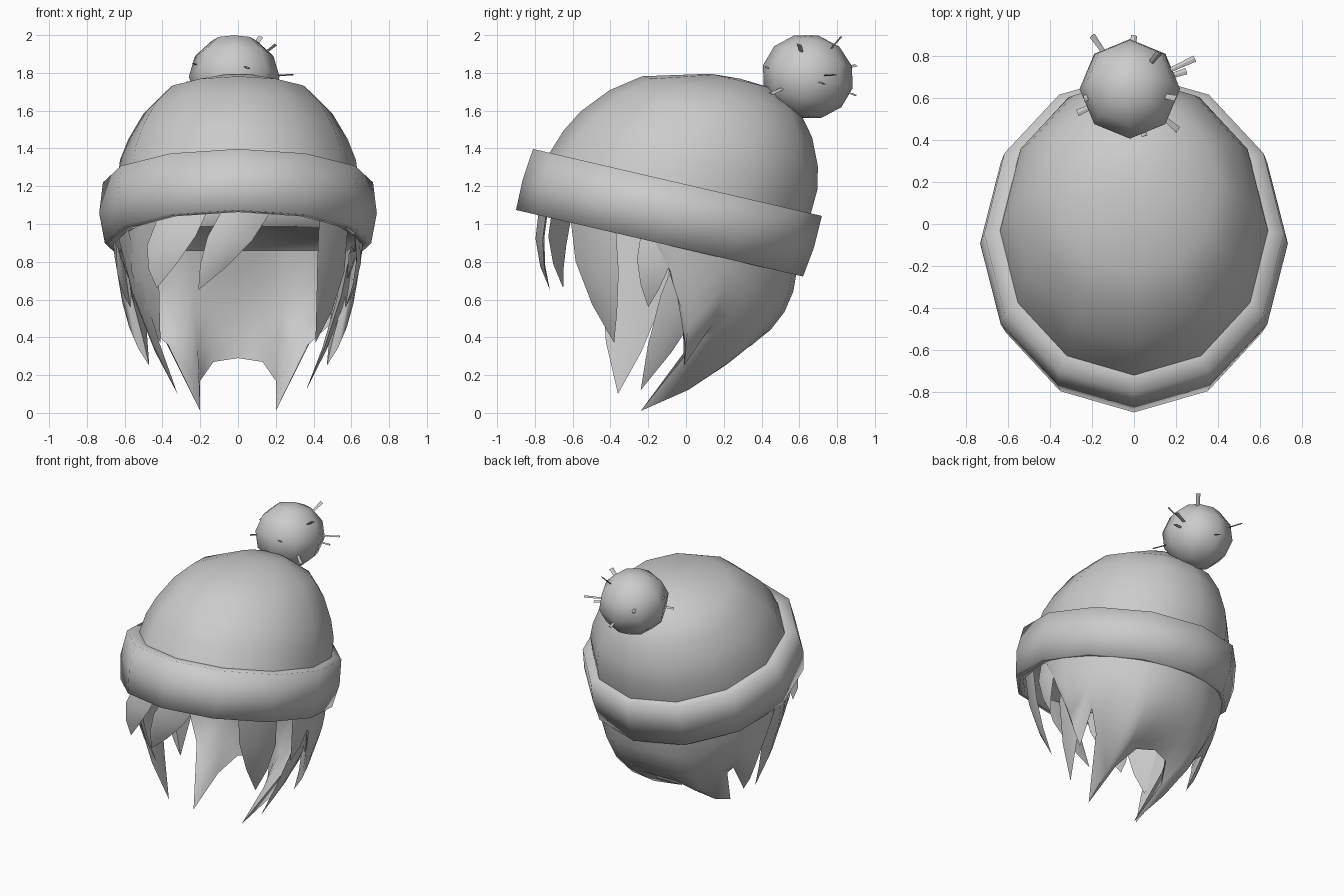
import bpy, bmesh, math
from mathutils import Vector, Matrix

cube = bpy.data.objects.get("Cube")
if cube:
    bpy.data.objects.remove(cube)

SIDES = 12
TILT = Matrix.Translation((0, -0.045, 1.22)) @ Matrix.Rotation(math.radians(-13.05), 4, 'X')

grey = bpy.data.materials.new("plain_grey")
grey.use_nodes = True
grey.diffuse_color = (0.6, 0.6, 0.6, 1)
grey.node_tree.nodes["Principled BSDF"].inputs["Base Color"].default_value = (0.6, 0.6, 0.6, 1)


def finish(name, bm, angle=60):
    bmesh.ops.recalc_face_normals(bm, faces=bm.faces)
    mesh = bpy.data.meshes.new(name)
    bm.to_mesh(mesh)
    bm.free()
    mesh.materials.append(grey)
    obj = bpy.data.objects.new(name, mesh)
    bpy.context.collection.objects.link(obj)
    bpy.ops.object.select_all(action='DESELECT')
    obj.select_set(True)
    bpy.context.view_layer.objects.active = obj
    bpy.ops.object.shade_smooth_by_angle(angle=math.radians(angle))


def bridge(bm, a, b, closed=True):
    n = len(a)
    for i in range(n if closed else n - 1):
        j = (i + 1) % n
        bm.faces.new((a[i], a[j], b[j], b[i]))


def cone_to(bm, ring, point):
    tip = bm.verts.new(point)
    for i in range(len(ring)):
        bm.faces.new((ring[i], ring[(i + 1) % len(ring)], tip))


def oval(x_radius, y_radius, shift, height, angle):
    return TILT @ Vector((x_radius * math.sin(angle), shift + y_radius * math.cos(angle), height))


def ring_stack(name, rings, end, angle):
    """Loft tilted ovals (x radius, y radius, y shift, height), ending in a point."""
    bm = bmesh.new()
    loops = [[bm.verts.new(oval(*r, math.tau * i / SIDES)) for i in range(SIDES)] for r in rings]
    for a, b in zip(loops, loops[1:]):
        bridge(bm, a, b)
    cone_to(bm, loops[-1], TILT @ Vector(end))
    finish(name, bm, angle)


def curve(a, b, c, t):
    return a * (1 - t) ** 2 + b * 2 * t * (1 - t) + c * t * t


# Hat crown, leaning towards the back
ring_stack("hat_crown", [
    (0.64, 0.71, 0.015, 0), (0.625, 0.69, 0.04, 0.13),
    (0.58, 0.645, 0.06, 0.25), (0.50, 0.55, 0.09, 0.395),
    (0.40, 0.43, 0.12, 0.505), (0.16, 0.16, 0.20, 0.6)], (0, 0.2, 0.61), 60)

# Folded brim with a closed underside
ring_stack("hat_brim", [
    (0.62, 0.69, 0.01, 0), (0.715, 0.785, 0, 0), (0.735, 0.792, -0.01, -0.17),
    (0.705, 0.78, -0.02, -0.335), (0.655, 0.73, -0.02, -0.335),
    (0.655, 0.73, -0.02, -0.29)], (0, 0, -0.28), 120)

# Back hair: columns curve from the brim to notches and tips, then back up inside
columns = [(0, (0, 0.22, 0.29)), (14, (0.13, 0.18, 0.27)), (24, (0.2, 0.05, 0.17)),
           (33, (0.2, -0.24, 0.01)), (47, (0.37, 0.04, 0.36)), (62, (0.49, 0.14, 0.47)),
           (78, (0.47, -0.01, 0.25)), (87, (0.57, -0.02, 0.56)), (94, (0.61, -0.04, 0.84))]
columns = [(-d, (-p[0], p[1], p[2])) for d, p in columns[:0:-1]] + columns
bm = bmesh.new()
strips = []
for degrees, end in columns:
    top = oval(0.665, 0.74, -0.02, -0.3, math.radians(degrees))
    end = Vector(end)
    bend = Vector((top.x * 0.97, top.y * 0.97, top.z + (end.z - top.z) * 0.68))
    inner_top = Vector((top.x * 0.97, min(top.y, 0.1), 0.86))
    inner_bend = Vector((bend.x * 0.85, min(bend.y * 0.8, 0.22), (end.z + inner_top.z) / 2))
    points = [curve(top, bend, end, k / 5) for k in range(6)]
    points += [curve(end, inner_bend, inner_top, k / 4) for k in range(1, 5)]
    strips.append([bm.verts.new(p) for p in points])
for a, b in zip(strips, strips[1:]):
    bridge(bm, a, b, closed=False)
finish("back_hair", bm)


# Pointed locks: lens-shaped sections tapering along a curve
def lock(name, left, right, tip, depth=0.035):
    left, right, tip = Vector(left), Vector(right), Vector(tip)
    base = (left + right) / 2
    half = (right - left) / 2
    out = Vector((base.x, base.y, 0)).normalized()
    bend = base.lerp(tip, 0.5) + out * 0.06
    bm = bmesh.new()
    loops = []
    for t, width in ((0, 1), (0.35, 0.95), (0.7, 0.55)):
        mid = curve(base, bend, tip, t)
        side, push = half * width, out * depth * width
        loops.append([bm.verts.new(p) for p in (mid - side, mid + push, mid + side, mid - push * 0.4)])
    for a, b in zip(loops, loops[1:]):
        bridge(bm, a, b)
    cone_to(bm, loops[-1], tip)
    bm.faces.new(loops[0])
    finish(name, bm)


lock("right_fringe_lock", (-0.43, -0.61, 1.02), (-0.16, -0.71, 1.07), (-0.43, -0.65, 0.66))
lock("middle_fringe_lock", (-0.08, -0.75, 1.08), (0.17, -0.74, 1.06), (-0.21, -0.72, 0.65))
for side, label in ((1, "left"), (-1, "right")):
    lock(label + "_temple_lock", (side * 0.43, -0.61, 1.02), (side * 0.58, -0.37, 0.96),
         (side * 0.41, -0.38, 0.37))
lock("left_ear_lock", (0.62, -0.24, 0.94), (0.63, -0.06, 0.9), (0.57, -0.2, 0.56), 0.02)
lock("left_long_lock", (0.6, -0.03, 0.88), (0.57, 0.2, 0.82), (0.36, -0.24, 0.12))
lock("right_long_lock", (-0.58, -0.4, 0.97), (-0.62, -0.06, 0.88), (-0.32, -0.36, 0.1))

# Pompom
centre = Vector((-0.02, 0.645, 1.78))
bm = bmesh.new()
bmesh.ops.create_uvsphere(bm, u_segments=8, v_segments=6, radius=1,
                          matrix=Matrix.Translation(centre) @ Matrix.Rotation(-0.25, 4, 'X')
                          @ Matrix.Diagonal((0.24, 0.245, 0.225, 1)))
finish("pompom", bm)

# Loose yarn ends sticking out of the pompom
bm = bmesh.new()
ends = [(0.29, 0.79, 1.79), (0.21, 0.45, 1.69), (-0.27, 0.53, 1.75), (-0.2, 0.9, 1.84),
        (0.12, 0.82, 1.99), (0.2, 0.6, 1.95), (0.25, 0.73, 1.74), (0, 0.9, 1.68),
        (0.05, 0.42, 1.83), (-0.24, 0.6, 1.85)]
for end in ends:
    end = Vector(end)
    root = centre.lerp(end, 0.55)
    across = (end - centre).cross(Vector((0.3, 0.2, 1))).normalized() * 0.016
    up = across.cross(end - centre).normalized() * 0.004
    loops = [[bm.verts.new(p + s) for s in (across * w, up, -across * w, -up)]
             for p, w in ((root, 0.6), (end, 1))]
    bridge(bm, *loops)
    bm.faces.new(loops[1])
finish("pompom_yarn_ends", bm, 30)
